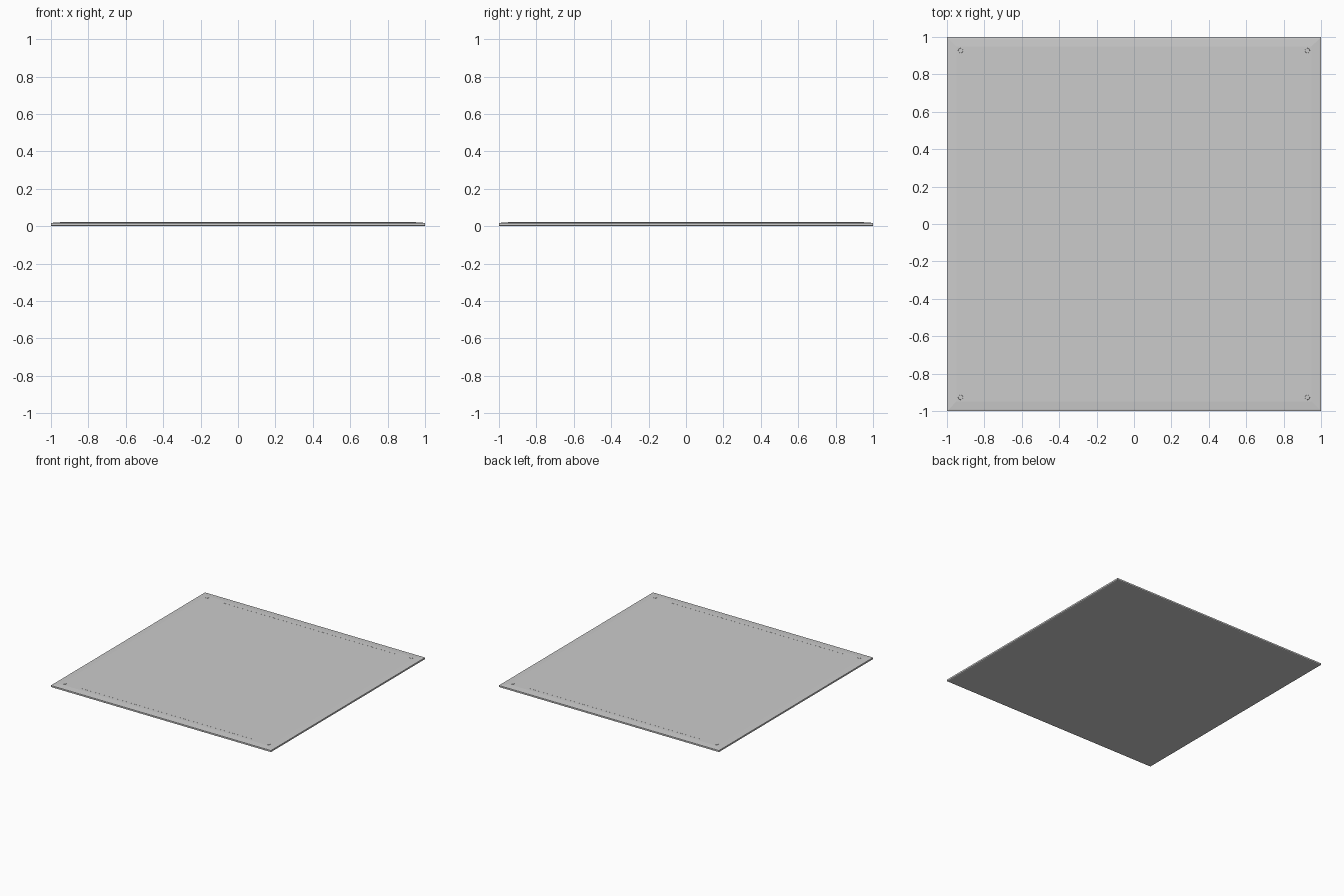
import bpy, bmesh
from mathutils import Matrix

if "Cube" in bpy.data.objects:
    bpy.data.objects.remove(bpy.data.objects["Cube"])


def make_object(name, bm):
    bmesh.ops.recalc_face_normals(bm, faces=bm.faces)
    mesh = bpy.data.meshes.new(name)
    bm.to_mesh(mesh)
    bm.free()
    obj = bpy.data.objects.new(name, mesh)
    bpy.context.collection.objects.link(obj)
    return obj


def square_loft(name, rings):
    """Closed solid from stacked square rings of (half width, height)."""
    bm = bmesh.new()
    loops = []
    for h, z in rings:
        loops.append([bm.verts.new((sx * h, sy * h, z))
                      for sx, sy in ((-1, -1), (1, -1), (1, 1), (-1, 1))])
    for a, b in zip(loops, loops[1:]):
        for i in range(4):
            j = (i + 1) % 4
            bm.faces.new((a[i], a[j], b[j], b[i]))
    bm.faces.new(loops[0])
    bm.faces.new(loops[-1])
    return make_object(name, bm)


TOP = 0.021

# Thin square panel with a gently sloped rim
square_loft("panel", [(0.995, 0), (1.0, 0.003), (1.0, 0.016),
                      (0.992, 0.018), (0.95, TOP)])

# Low trim strips along the front and back edges
for side, y in (("front", -0.92), ("back", 0.92)):
    bm = bmesh.new()
    bmesh.ops.create_cube(bm, size=1, matrix=Matrix.Translation((0, y, TOP - 0.001))
                          @ Matrix.Diagonal((1.57, 0.008, 0.003, 1)))
    make_object(side + "_trim_strip", bm)

# Shallow round fasteners at the four corners
for sx in (-1, 1):
    for sy in (-1, 1):
        bm = bmesh.new()
        bmesh.ops.create_cone(bm, cap_ends=True, segments=24, radius1=0.014,
                              radius2=0.012, depth=0.004,
                              matrix=Matrix.Translation((sx * 0.927, sy * 0.927, TOP)))
        make_object("corner_fastener", bm)
